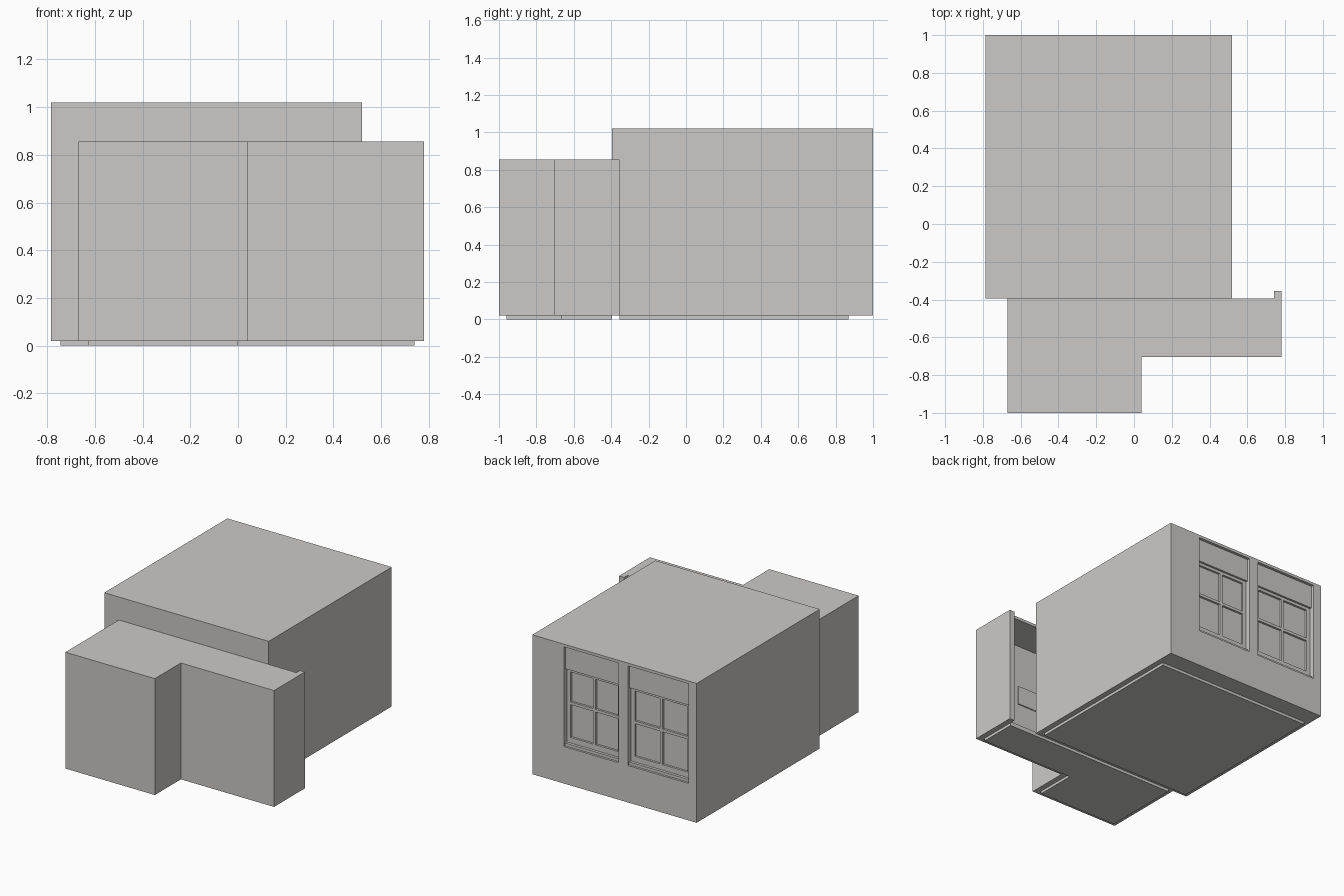
import bpy
import bmesh

if "Cube" in bpy.data.objects:
    bpy.data.objects.remove(bpy.data.objects["Cube"], do_unlink=True)

plaster = bpy.data.materials.new("warm_grey_plaster")
plaster.use_nodes = True
colour = (0.6, 0.59, 0.575, 1)
plaster.diffuse_color = colour
plaster.node_tree.nodes["Principled BSDF"].inputs["Base Color"].default_value = colour


def prism(name, outline, z0, z1):
    """Extrude a plan outline between two heights."""
    bm = bmesh.new()
    face = bm.faces.new([bm.verts.new((x, y, z0)) for x, y in outline])
    top = bmesh.ops.extrude_face_region(bm, geom=[face])
    verts = [v for v in top["geom"] if isinstance(v, bmesh.types.BMVert)]
    bmesh.ops.translate(bm, verts=verts, vec=(0, 0, z1 - z0))
    bmesh.ops.recalc_face_normals(bm, faces=bm.faces)
    mesh = bpy.data.meshes.new(name)
    bm.to_mesh(mesh)
    bm.free()
    mesh.materials.append(plaster)
    obj = bpy.data.objects.new(name, mesh)
    bpy.context.collection.objects.link(obj)
    return obj


def box(name, x0, x1, y0, y1, z0, z1):
    return prism(name, [(x0, y0), (x1, y0), (x1, y1), (x0, y1)], z0, z1)


def carve(target, cutter):
    """Subtract a cutter from the target and discard it."""
    mod = target.modifiers.new("carve", "BOOLEAN")
    mod.operation = "DIFFERENCE"
    mod.solver = "EXACT"
    mod.object = cutter
    bpy.context.view_layer.objects.active = target
    bpy.ops.object.modifier_apply(modifier=mod.name)
    bpy.data.objects.remove(cutter, do_unlink=True)


# Main room: hollow shell with a thick window wall at the back
BACK = 1.0
room = box("main_room", -0.785, 0.52, -0.395, BACK, 0.02, 1.02)
carve(room, box("room_void", -0.745, 0.48, -0.355, 0.87, -0.1, 0.98))
box("main_floor", -0.745, 0.48, -0.355, 0.87, 0, 0.03)

# Front wing: L-shaped shell, open at the back beside the main room
wing = prism("front_wing", [(-0.67, -0.395), (-0.67, -1), (0.04, -1), (0.04, -0.705),
                            (0.78, -0.705), (0.78, -0.355), (0.74, -0.355),
                            (0.74, -0.395)], 0.02, 0.855)
inner = [(-0.63, -0.96), (0, -0.96), (0, -0.665), (0.74, -0.665)]
carve(wing, prism("wing_void", [(-0.63, -0.3)] + inner + [(0.74, -0.3)], -0.1, 0.835))
prism("wing_floor", [(-0.63, -0.395)] + inner + [(0.74, -0.395)], 0, 0.03)

# Shallow panel on the inner wall of the wing
box("wall_panel", 0.2, 0.45, -0.665, -0.657, 0.39, 0.525)


def window(name, x0, x1):
    """Recess with an upper panel and a two-by-two sash."""
    low, high, panel_low, depth = 0.285, 1.0, 0.835, 0.05
    carve(room, box("recess", x0, x1, BACK - depth, BACK + 0.1, low, high))
    back, front = BACK - depth, BACK - 0.035
    box(name + "_upper_panel", x0, x1, back, BACK - 0.02, panel_low, high)
    mid, bar = (x0 + x1) / 2, 0.01
    for side, a, b in (("left", x1 - 0.03, x1), ("right", x0, x0 + 0.03),
                       ("middle", mid - bar, mid + bar)):
        box(name + "_" + side + "_stile", a, b, back, front, low, panel_low)
    for part, a, b in (("bottom", low, 0.345), ("middle", 0.58, 0.6),
                       ("top", 0.815, panel_low)):
        for half, c, d in (("left", mid + bar, x1 - 0.03), ("right", x0 + 0.03, mid - bar)):
            box(name + "_" + part + "_rail_" + half, c, d, back, front, a, b)
    box(name + "_sill", x0, x1, back, BACK - 0.015, low, low + 0.02)


window("left_window", -0.164, 0.27)
window("right_window", -0.719, -0.239)
